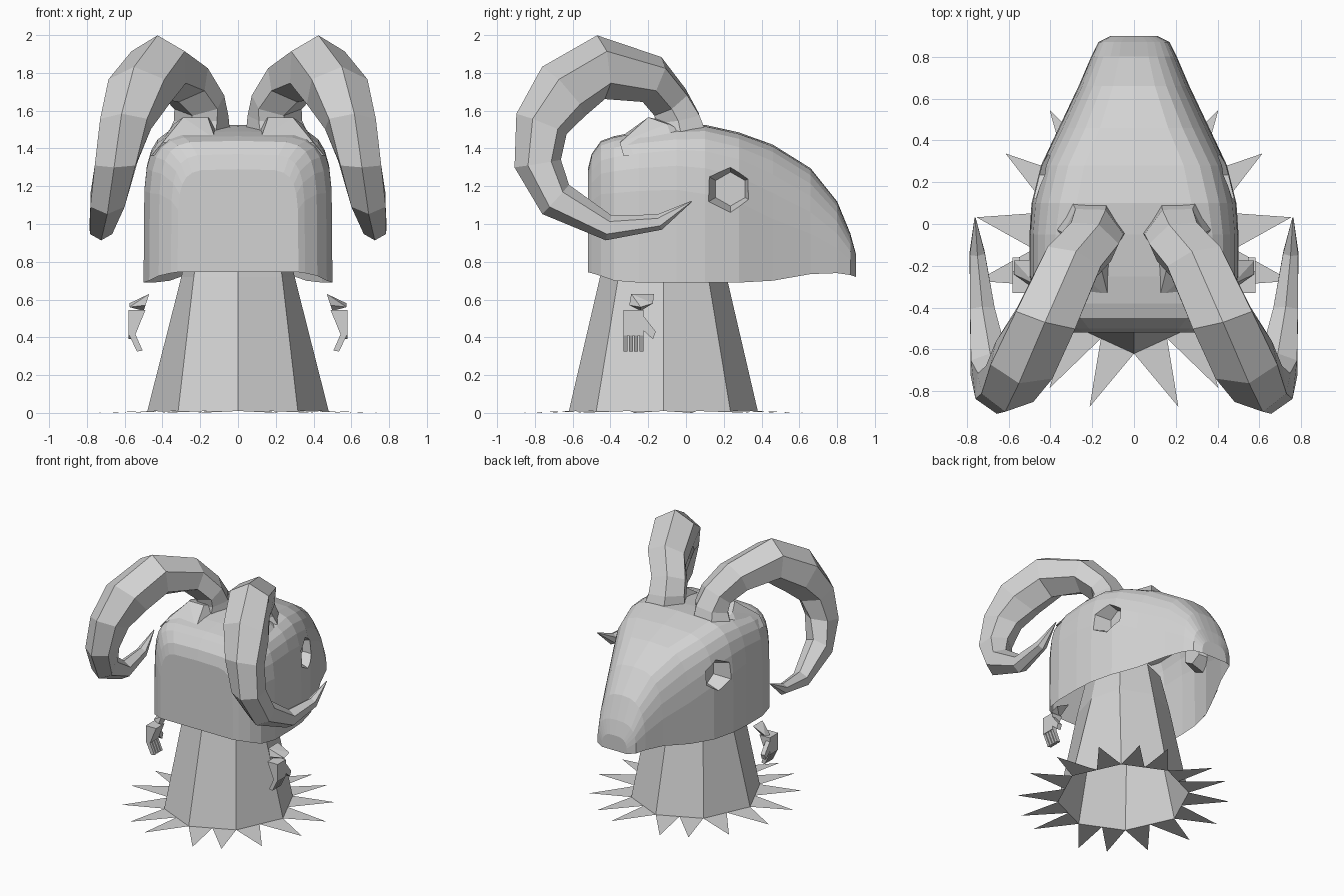
import bpy, bmesh
from math import sin, cos, pi
from mathutils import Vector, Matrix

cube = bpy.data.objects.get("Cube")
if cube:
    bpy.data.objects.remove(cube)

grey = bpy.data.materials.new("plain_grey")
grey.use_nodes = True
GREY = (0.65, 0.65, 0.65, 1)
grey.diffuse_color = GREY
grey.node_tree.nodes["Principled BSDF"].inputs["Base Color"].default_value = GREY


def finish(name, bm, normals=True):
    if normals:
        bmesh.ops.recalc_face_normals(bm, faces=bm.faces)
    mesh = bpy.data.meshes.new(name)
    bm.to_mesh(mesh)
    bm.free()
    mesh.materials.append(grey)
    obj = bpy.data.objects.new(name, mesh)
    bpy.context.collection.objects.link(obj)
    return obj


def loft(bm, rings):
    """Skin a list of equal-length closed rings."""
    rows = [[bm.verts.new(p) for p in ring] for ring in rings]
    n = len(rows[0])
    for a, b in zip(rows, rows[1:]):
        for i in range(n):
            j = (i + 1) % n
            bm.faces.new((a[i], a[j], b[j], b[i]))
    return rows


def hull(bm, points, side):
    verts = [bm.verts.new((x * side, y, z)) for x, y, z in points]
    res = bmesh.ops.convex_hull(bm, input=verts)
    inner = [v for v in res["geom_interior"] if isinstance(v, bmesh.types.BMVert)]
    bmesh.ops.delete(bm, geom=inner, context="VERTS")


# Head: rounded-box sections along y (y, half width, top, bottom, squareness)
sections = [
    (-.52, .32, 1.29, .745, 6), (-.50, .355, 1.37, .74, 6), (-.45, .42, 1.44, .725, 6),
    (-.38, .47, 1.465, .70, 6), (-.25, .50, 1.49, .69, 6), (-.05, .50, 1.515, .69, 5.8),
    (.10, .49, 1.525, .69, 5.2), (.28, .445, 1.485, .69, 4.8), (.46, .36, 1.42, .70, 3.8),
    (.66, .265, 1.295, .735, 3.1), (.80, .205, 1.12, .74, 2.8), (.87, .17, .95, .73, 3),
    (.90, .11, .84, .72, 3),
]
STEPS = 14
rings = []
for y, w, top, bot, n in sections:
    ring = []
    for i in range(STEPS + 1):
        a = pi * i / STEPS
        c, s = cos(a), max(sin(a), 0)
        x = w * abs(c) ** (2 / n) * (1 if c > 0 else -1)
        ring.append((x, y, bot + (top - bot) * s ** (2 / n)))
    rings.append(ring)
bm = bmesh.new()
rows = loft(bm, rings)
bm.faces.new(rows[0])
bm.faces.new(rows[-1])
head = finish("head", bm)

# Eye sockets: tapered six-sided pockets
cutters = []
for side in (1, -1):
    bm = bmesh.new()
    turn = Matrix.Rotation(side * pi / 2, 4, 'Y') @ Matrix.Rotation(pi / 6, 4, 'Z')
    bmesh.ops.create_cone(bm, cap_ends=True, segments=6, radius1=.09, radius2=.155, depth=.2,
                          matrix=Matrix.Translation((side * .45, .235, 1.185)) @ turn)
    cutter = finish("eye_socket_cutter", bm)
    cutter.hide_render = True
    cutters.append(cutter)
    mod = head.modifiers.new("socket", 'BOOLEAN')
    mod.operation = 'DIFFERENCE'
    mod.solver = 'EXACT'
    mod.object = cutter
graph = bpy.context.evaluated_depsgraph_get()
cut_mesh = bpy.data.meshes.new_from_object(head.evaluated_get(graph))
head.modifiers.clear()
head.data = cut_mesh
for cutter in cutters:
    bpy.data.objects.remove(cutter)

# Open underside of the head
bm = bmesh.new()
bm.from_mesh(head.data)
bm.normal_update()
under = [f for f in bm.faces if f.normal.z < -.85 and f.calc_center_median().z < .8]
bmesh.ops.delete(bm, geom=under, context="FACES")
bm.to_mesh(head.data)
bm.free()

# Body: tapered eight-sided tube, open at the floor
CY = -.12


def octagon(rx, ry, k, z):
    dirs = [(0, -1), (k, -.71), (1, 0), (k, .71), (0, 1), (-k, .71), (-1, 0), (-k, -.71)]
    return [Vector((rx * x, CY + ry * y, z)) for x, y in dirs]


base = octagon(.48, .50, .66, .01)
bm = bmesh.new()
rows = loft(bm, [base, octagon(.30, .335, .78, .72), octagon(.24, .27, .78, 1.0)])
bm.faces.new(rows[-1])
finish("body", bm)

# Spikes: two flat triangles on each side of the base
bm = bmesh.new()
for a, b in zip(base, base[1:] + base[:1]):
    mid = (a + b) / 2
    for p, q in ((a, mid), (mid, b)):
        root = (p + q) / 2
        # spikes by the centre line point square off their side, the rest radially
        out = (b - a).cross(Vector((0, 0, 1))) if abs(root.x) < .15 else root - Vector((0, CY, root.z))
        tip = root + out.normalized() * .32
        tip.z = 0
        bm.faces.new([bm.verts.new(v) for v in (p, q, tip)])
spikes = finish("base_spikes", bm, normals=False)
for f in spikes.data.polygons:
    if f.normal.z < 0:
        f.flip()

# Horns: six-sided curl (x, y, z, radius, width factor)
horn_path = [
    (.215, -.03, 1.44, .165, 1.1), (.195, -.045, 1.56, .13, 1.15), (.205, -.085, 1.645, .115, 1.25),
    (.295, -.18, 1.765, .13, 1.2), (.42, -.45, 1.83, .17, 1), (.525, -.65, 1.70, .175, 1),
    (.595, -.765, 1.53, .145, 1), (.645, -.785, 1.32, .125, 1), (.69, -.69, 1.13, .105, 1),
    (.725, -.41, .98, .068, 1), (.75, -.14, 1.01, .042, 1), (.76, .03, 1.12, .003, 1),
]
for side, label in ((1, "left"), (-1, "right")):
    pts = [Vector((x * side, y, z)) for x, y, z, r, w in horn_path]
    last = len(pts) - 1
    rings = []
    for i, p in enumerate(pts):
        r, wide = horn_path[i][3:]
        # the rings swing round as the curl comes forward again
        yaw = .55 - .72 * i / last
        across = Vector((side * cos(yaw), sin(yaw), 0))
        t = pts[min(i + 1, last)] - pts[max(i - 1, 0)]
        out = t.cross(across).normalized() * side
        rings.append([p + r * (out * cos(k * pi / 3) + across * wide * sin(k * pi / 3)) for k in range(6)])
    bm = bmesh.new()
    rows = loft(bm, rings)
    bm.faces.new(rows[0])
    bm.faces.new(rows[-1])
    finish(label + "_horn", bm)

    # Raised mound behind the horn root
    bm = bmesh.new()
    hull(bm, [(.46, -.33, 1.36), (.46, -.05, 1.37), (.40, -.35, 1.43), (.12, -.36, 1.45),
              (.29, -.20, 1.565), (.16, -.20, 1.565), (.34, -.10, 1.53), (.10, .05, 1.51),
              (.33, .05, 1.46)], side)
    finish(label + "_horn_mound", bm)

    # Hand: cuff, palm, four fingers and thumb
    bm = bmesh.new()
    hull(bm, [(.47, -.29, .63), (.47, -.17, .63), (.575, -.175, .58), (.575, -.24, .56),
              (.50, -.24, .54), (.49, -.30, .57)], side)
    hull(bm, [(x, y, z) for y in (-.33, -.225)
              for x, z in ((.49, .545), (.58, .545), (.545, .47), (.545, .41), (.58, .41))], side)
    for k in range(4):
        y = -.33 + k * .028
        hull(bm, [(x, yy, z) for yy in (y, y + .021)
                  for x, z in ((.545, .42), (.58, .42), (.505, .33), (.535, .325))], side)
    hull(bm, [(x, y, z) for x in (.545, .58)
              for y, z in ((-.23, .52), (-.205, .475), (-.16, .43), (-.175, .39), (-.23, .44))], side)
    finish(label + "_hand", bm)
